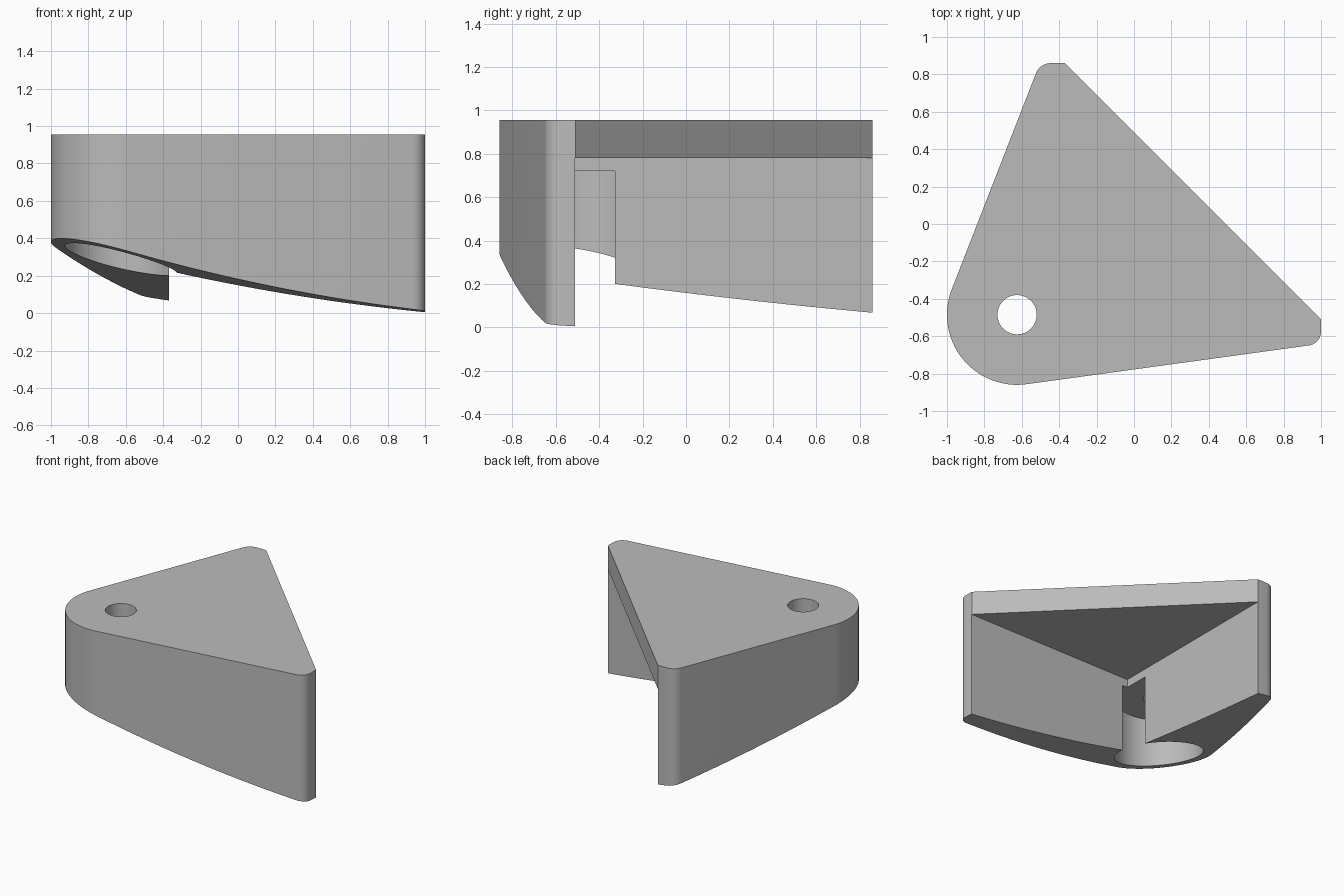
import bpy, bmesh, math
from mathutils import Vector

cube = bpy.data.objects.get("Cube")
if cube:
    bpy.data.objects.remove(cube, do_unlink=True)

TOP = 0.955
PIVOT = Vector((-0.625, -0.485))

grey = bpy.data.materials.new("plain grey")
grey.use_nodes = True
grey.diffuse_color = (0.5, 0.5, 0.5, 1)
grey.node_tree.nodes["Principled BSDF"].inputs["Base Color"].default_value = (0.5, 0.5, 0.5, 1)


def prism(name, points, sweep):
    """Solid made by sweeping a closed outline along a vector."""
    bm = bmesh.new()
    face = bm.faces.new([bm.verts.new(p) for p in points])
    moved = bmesh.ops.extrude_face_region(bm, geom=[face])["geom"]
    verts = [g for g in moved if isinstance(g, bmesh.types.BMVert)]
    bmesh.ops.translate(bm, verts=verts, vec=sweep)
    bmesh.ops.recalc_face_normals(bm, faces=bm.faces)
    mesh = bpy.data.meshes.new(name)
    bm.to_mesh(mesh)
    bm.free()
    obj = bpy.data.objects.new(name, mesh)
    bpy.context.collection.objects.link(obj)
    mesh.materials.append(grey)
    return obj


def arc(centre, radius, start, end, steps):
    angles = [math.radians(start + (end - start) * i / steps) for i in range(steps + 1)]
    return [(centre[0] + radius * math.cos(a), centre[1] + radius * math.sin(a)) for a in angles]


def upright(name, outline, low, high):
    return prism(name, [(x, y, low) for x, y in outline], (0, 0, high - low))


# Rounded triangular body: big round corner, two small tips, straight open side
outline = arc(PIVOT, 0.375, 160, 278, 32)
outline += arc((0.925, -0.575), 0.075, 278, 360, 10)
outline += [(1.0, -0.51), (-0.37, 0.86)]
outline += arc((-0.445, 0.775), 0.085, 90, 160, 10)
body = upright("corner_guard_body", outline, -0.2, TOP)

# Cutters: open cavity under the top plate, wide bore, screw hole
cavity = upright("cavity_cutter", [(-0.37, -0.511), (2, -0.511), (2, 2), (-0.37, 2)], -1, 0.78)
bore = upright("bore_cutter", arc(PIVOT, 0.3, 0, 354.375, 63), -1, 0.72)
hole = upright("hole_cutter", arc(PIVOT, 0.105, 0, 352.5, 47), 0.5, 1.2)

# Cutter for the gently curved, sloping underside
along = Vector((0.85, 0.53, 0)).normalized()
across = Vector((-along.y, along.x, 0))
base = Vector((PIVOT.x, PIVOT.y, 0)) - across * 3


def underside(t):
    return 0.4 - 0.2826 * (t + 0.377) + 0.0638 * (t + 0.377) * (t - 0.49)


steps = [-0.6 + 2.2 * i / 32 for i in range(33)]
profile = [base + along * t + Vector((0, 0, underside(t))) for t in steps]
profile += [base + along * t + Vector((0, 0, -1.5)) for t in (steps[-1], steps[0])]
slope = prism("underside_cutter", profile, across * 6)

for cutter in (slope, cavity, bore, hole):
    mod = body.modifiers.new(cutter.name, "BOOLEAN")
    mod.operation = "DIFFERENCE"
    mod.solver = "EXACT"
    mod.object = cutter
    cutter.hide_render = True

# Apply the cuts and drop the cutters
bpy.context.view_layer.update()
result = bpy.data.meshes.new_from_object(body.evaluated_get(bpy.context.evaluated_depsgraph_get()))
body.modifiers.clear()
body.data = result
for cutter in (slope, cavity, bore, hole):
    bpy.data.objects.remove(cutter, do_unlink=True)

bpy.ops.object.select_all(action="DESELECT")
body.select_set(True)
bpy.context.view_layer.objects.active = body
bpy.ops.object.shade_smooth_by_angle(angle=math.radians(30))
